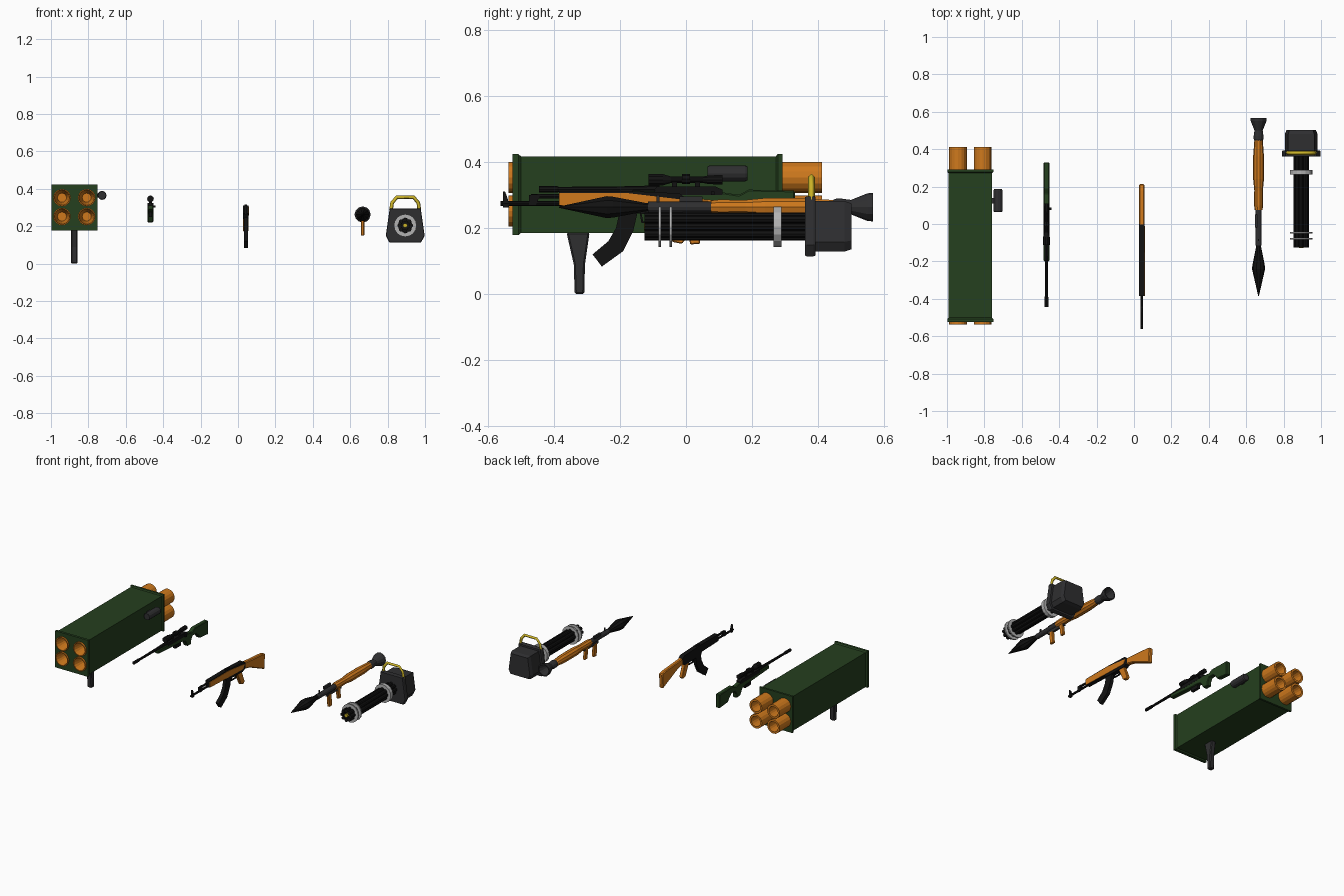
import bpy, bmesh, math
from mathutils import Vector

def mat(name, r, g, b):
    m = bpy.data.materials.new(name)
    m.diffuse_color = (r, g, b, 1)
    return m

GREEN = mat("green", 0.018, 0.05, 0.013)
ORANGE = mat("orange", 0.62, 0.19, 0.012)
BLACK = mat("black", 0.006, 0.006, 0.006)
DARK = mat("dark_grey", 0.028, 0.028, 0.03)
YELLOW = mat("yellow", 0.6, 0.45, 0.02)
SILVER = mat("silver", 0.45, 0.45, 0.45)

def finish(name, bm, m, bevel=0):
    bmesh.ops.remove_doubles(bm, verts=bm.verts, dist=1e-5)
    bmesh.ops.recalc_face_normals(bm, faces=bm.faces)
    me = bpy.data.meshes.new(name)
    bm.to_mesh(me)
    bm.free()
    ob = bpy.data.objects.new(name, me)
    bpy.context.collection.objects.link(ob)
    if m:
        me.materials.append(m)
    if bevel:
        b = ob.modifiers.new("bevel", 'BEVEL')
        b.width, b.segments = bevel, 1
    return ob

def lathe(name, prof, x, z, m, n=12, phase=0.0, sx=1, sz=1, ring=False):
    """Turn (radius, y) points about an axis along y; ring joins last to first."""
    bm = bmesh.new()
    if not ring:
        prof = [(0, prof[0][1])] + list(prof) + [(0, prof[-1][1])]
    rows = []
    for r, y in prof:
        rows.append([bm.verts.new((x + sx * r * math.cos(phase + 2 * math.pi * i / n), y,
                                   z + sz * r * math.sin(phase + 2 * math.pi * i / n)))
                     for i in range(n)])
    for a in range(len(rows) if ring else len(rows) - 1):
        p, q = rows[a], rows[(a + 1) % len(rows)]
        for i in range(n):
            j = (i + 1) % n
            bm.faces.new((p[i], p[j], q[j], q[i]))
    bmesh.ops.dissolve_degenerate(bm, dist=1e-6, edges=bm.edges)
    return finish(name, bm, m)

def rod(name, r, y0, y1, x, z, m, n=10):
    return lathe(name, [(r, y0), (r, y1)], x, z, m, n)

def prism(name, prof, x, w, m, bevel=0):
    """Side outline (y, z) given thickness w about x."""
    bm = bmesh.new()
    f = bm.faces.new([bm.verts.new((x - w / 2, y, z)) for y, z in prof])
    g = bmesh.ops.extrude_face_region(bm, geom=[f])
    bmesh.ops.translate(bm, vec=Vector((w, 0, 0)),
                        verts=[v for v in g["geom"] if isinstance(v, bmesh.types.BMVert)])
    return finish(name, bm, m, bevel)

def box(name, y0, y1, z0, z1, x, w, m, bevel=0):
    return prism(name, [(y0, z0), (y1, z0), (y1, z1), (y0, z1)], x, w, m, bevel)

# --- four-tube launcher: stepped square case bored for the tubes ---
X = -0.875
s2 = math.sqrt(2)
a, b = 0.116 * s2, 0.123 * s2
case = lathe("launcher_case", [(b, -0.525), (b, -0.508), (a, -0.5), (a, 0.272), (b, 0.278), (b, 0.292)],
             X, 0.301, GREEN, 4, math.pi / 4)
for i, tx in enumerate((-0.941, -0.809)):
    for j, tz in enumerate((0.252, 0.353)):
        cut = rod("bore_cutter", 0.0455, -0.6, 0.5, tx, tz, None, 16)
        cut.hide_render = True
        cut.hide_viewport = True
        cut.display_type = 'WIRE'
        md = case.modifiers.new("bore", 'BOOLEAN')
        md.object, md.operation, md.solver = cut, 'DIFFERENCE', 'EXACT'
        lathe("launch_tube", [(0.024, -0.43), (0.041, -0.537), (0.047, -0.537), (0.047, 0.412),
                              (0.034, 0.412), (0.03, 0.31)], tx, tz, ORANGE, 16)
prism("launcher_grip", [(-0.362, 0.187), (-0.292, 0.187), (-0.306, 0.09), (-0.308, 0),
                        (-0.337, 0), (-0.34, 0.09)], X, 0.034, DARK, 0.005)
lathe("launcher_sight", [(0.021, 0.065), (0.024, 0.07), (0.024, 0.18), (0.021, 0.186)], -0.727, 0.365, DARK, 12)
box("sight_bracket", 0.11, 0.14, 0.355, 0.375, -0.75, 0.03, DARK)

# --- sniper rifle ---
X = -0.468
prism("sniper_stock", [(-0.2, 0.288), (-0.05, 0.278), (0.06, 0.272), (0.085, 0.265), (0.11, 0.222),
                       (0.15, 0.222), (0.152, 0.25), (0.165, 0.272), (0.2, 0.272), (0.225, 0.25),
                       (0.24, 0.228), (0.33, 0.22), (0.33, 0.313), (0.19, 0.316), (0.16, 0.3),
                       (0.11, 0.308), (-0.2, 0.312)], X, 0.03, GREEN, 0.004)
prism("sniper_receiver", [(-0.1, 0.3), (0.11, 0.3), (0.11, 0.316), (0.09, 0.325), (-0.09, 0.325)], X, 0.031, BLACK)
lathe("sniper_barrel", [(0.01, -0.445), (0.01, -0.39), (0.0075, -0.385), (0.009, -0.2), (0.012, -0.08)],
      X, 0.317, BLACK, 8)
lathe("sniper_scope", [(0.018, -0.113), (0.018, -0.07), (0.01, -0.045), (0.01, 0.05), (0.014, 0.07), (0.015, 0.11)],
      X, 0.346, BLACK, 10)
rod("scope_dial", 0.015, -0.012, 0.012, X, 0.348, BLACK, 8)
for y in (-0.035, 0.035):
    box("scope_mount", y - 0.008, y + 0.008, 0.318, 0.342, X, 0.014, BLACK)
box("sniper_magazine", -0.01, 0.05, 0.25, 0.28, X, 0.018, BLACK)
box("bolt_handle", 0.075, 0.087, 0.3, 0.31, X + 0.018, 0.02, BLACK)

# --- assault rifle with wooden panels on its right side ---
X = 0.042
rod("rifle_barrel", 0.007, -0.562, -0.3, X, 0.274, BLACK, 8)
rod("rifle_gas_tube", 0.007, -0.47, -0.36, X, 0.296, BLACK, 8)
prism("gas_block", [(-0.475, 0.268), (-0.455, 0.268), (-0.44, 0.303), (-0.475, 0.3)], X, 0.014, BLACK)
prism("rifle_front_sight", [(-0.555, 0.262), (-0.535, 0.262), (-0.54, 0.288), (-0.548, 0.311), (-0.555, 0.311)],
      X, 0.012, BLACK)
prism("rifle_receiver", [(-0.385, 0.268), (-0.21, 0.262), (-0.2, 0.245), (-0.03, 0.24), (0.0, 0.255),
                         (0.0, 0.29), (-0.02, 0.305), (-0.18, 0.312), (-0.385, 0.312)], X, 0.03, BLACK)
prism("wooden_side_panel", [(-0.385, 0.269), (-0.21, 0.263), (-0.03, 0.258), (-0.01, 0.286), (-0.18, 0.306),
                            (-0.385, 0.306)], X + 0.0155, 0.004, ORANGE)
box("rear_sight", -0.2, -0.16, 0.31, 0.317, X, 0.014, BLACK)
prism("rifle_magazine", [(-0.2, 0.255), (-0.145, 0.255), (-0.16, 0.19), (-0.19, 0.13), (-0.255, 0.083),
                         (-0.283, 0.12), (-0.235, 0.16), (-0.212, 0.2)], X, 0.022, BLACK)
prism("rifle_grip", [(-0.085, 0.248), (-0.035, 0.248), (-0.002, 0.165), (-0.012, 0.152), (-0.042, 0.158)],
      X, 0.022, ORANGE, 0.003)
prism("trigger_guard", [(-0.14, 0.245), (-0.135, 0.215), (-0.085, 0.215), (-0.08, 0.245), (-0.085, 0.245),
                        (-0.09, 0.22), (-0.13, 0.22), (-0.135, 0.245)], X, 0.01, BLACK)
prism("rifle_stock", [(-0.01, 0.25), (0.05, 0.237), (0.205, 0.168), (0.213, 0.27), (0.18, 0.277), (-0.01, 0.292)],
      X, 0.028, ORANGE, 0.005)

# --- rocket launcher tube ---
X, Z = 0.666, 0.263
lathe("rocket_warhead", [(0.002, -0.385), (0.019, -0.31), (0.035, -0.24), (0.033, -0.22), (0.013, -0.12),
                         (0.013, -0.1)], X, Z, BLACK, 10)
lathe("rocket_tube", [(0.017, -0.115), (0.017, 0.08), (0.02, 0.085), (0.02, 0.44), (0.026, 0.455), (0.026, 0.47),
                      (0.022, 0.5), (0.042, 0.55), (0.043, 0.566), (0.036, 0.566), (0.018, 0.5)], X, Z, DARK, 12)
lathe("wooden_heat_guard", [(0.021, 0.075), (0.024, 0.1), (0.023, 0.18), (0.029, 0.24), (0.029, 0.36), (0.022, 0.455)],
      X, Z, ORANGE, 10)
prism("rocket_front_grip", [(0.005, 0.235), (0.035, 0.235), (0.043, 0.152), (0.012, 0.15)], X, 0.018, ORANGE, 0.003)
prism("rocket_rear_grip", [(0.1, 0.245), (0.128, 0.245), (0.138, 0.168), (0.11, 0.168)], X, 0.018, ORANGE, 0.003)
box("rocket_trigger_housing", -0.01, 0.14, 0.228, 0.25, X, 0.014, DARK)
box("rocket_sight", -0.02, 0.05, 0.278, 0.296, X - 0.012, 0.012, DARK)
box("rocket_front_post", -0.09, -0.08, 0.275, 0.3, X, 0.006, DARK)

# --- rotary gun ---
X, Z = 0.894, 0.204
for i in range(8):
    t = 2 * math.pi * i / 8
    rod("rotary_barrel", 0.0115, -0.125, 0.38, X + 0.031 * math.cos(t), Z + 0.031 * math.sin(t), BLACK, 8)
rod("barrel_core", 0.026, -0.1, 0.38, X, Z, BLACK, 12)
rod("core_tip", 0.012, -0.127, -0.09, X, Z, YELLOW, 10)
for y0, y1 in ((-0.083, -0.075), (-0.05, -0.042), (0.265, 0.29)):
    lathe("barrel_clamp", [(0.061, y0), (0.061, y1), (0.037, y1), (0.037, y0)], X, Z, SILVER, 16, ring=True)

def housing(name, sections, m):
    """Loft the six-sided housing outline through (y, scale) steps."""
    outline = [(-0.083, 0.092), (0.083, 0.092), (0.104, -0.055), (0.085, -0.09), (-0.085, -0.09), (-0.104, -0.055)]
    bm = bmesh.new()
    rows = [[bm.verts.new((X + px * s, y, Z + pz * s)) for px, pz in outline] for y, s in sections]
    for p, q in zip(rows, rows[1:]):
        for i in range(6):
            j = (i + 1) % 6
            bm.faces.new((p[i], p[j], q[j], q[i]))
    bm.faces.new(rows[0])
    bm.faces.new(rows[-1])
    return finish(name, bm, m)

housing("rotary_housing", [(0.385, 0.84), (0.48, 0.84), (0.502, 0.76)], DARK)
housing("housing_front_plate", [(0.36, 0.97), (0.366, 1.0), (0.386, 1.0), (0.392, 0.97)], DARK)

# carrying handle: swept square bar over the housing
cu = bpy.data.curves.new("carry_handle", 'CURVE')
cu.dimensions = '3D'
cu.bevel_depth, cu.bevel_resolution, cu.use_fill_caps = 0.01, 0, True
sp = cu.splines.new('POLY')
path = [(-0.076, 0.285), (-0.07, 0.325), (-0.045, 0.355), (0.045, 0.355), (0.07, 0.325), (0.076, 0.285)]
sp.points.add(len(path) - 1)
for p, (px, pz) in zip(sp.points, path):
    p.co = (X + px, 0.38, pz, 1)
cu.materials.append(YELLOW)
bpy.context.collection.objects.link(bpy.data.objects.new("carry_handle", cu))
